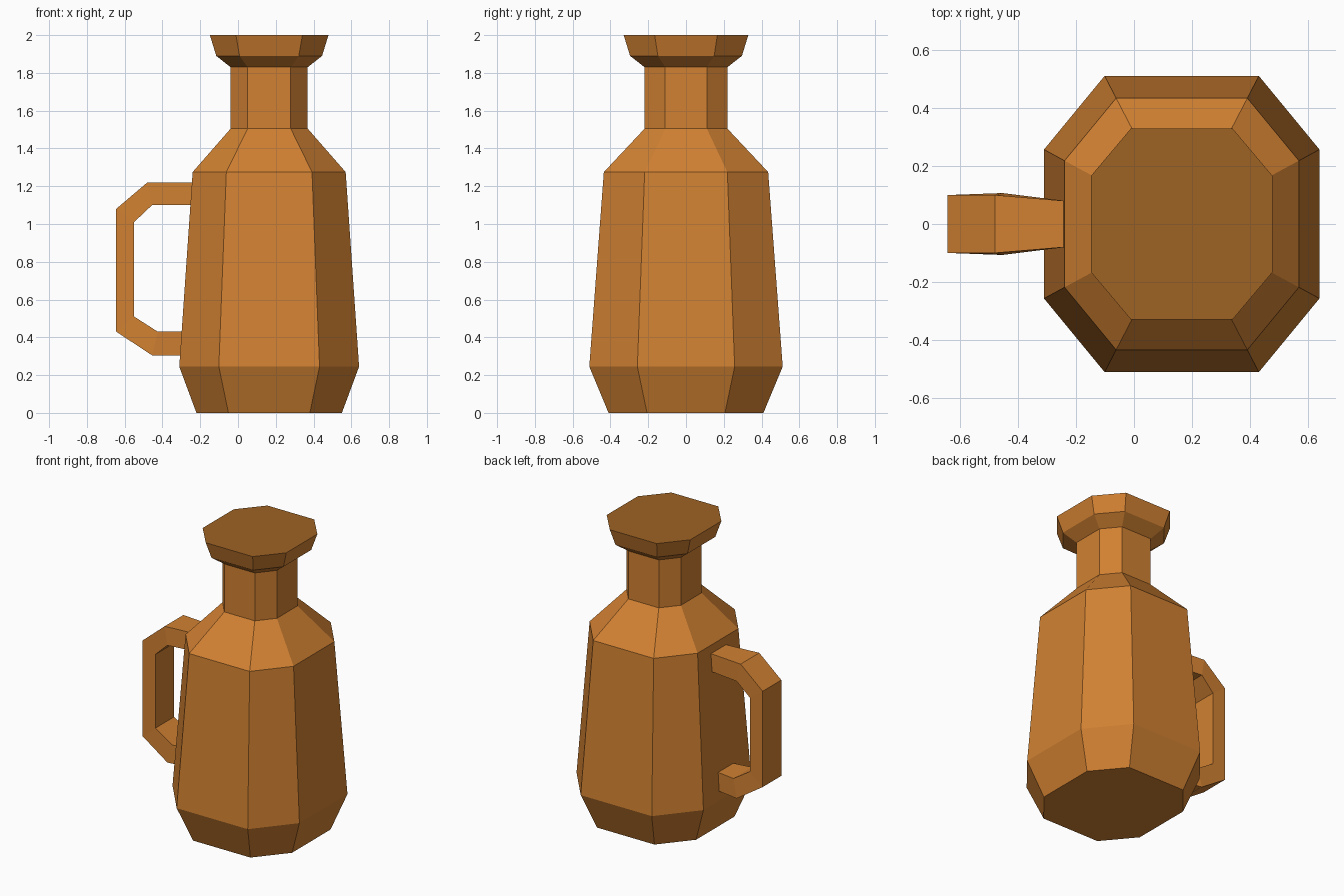
import bpy

if "Cube" in bpy.data.objects:
    bpy.data.objects.remove(bpy.data.objects["Cube"])


def srgb(r, g, b):
    lin = [((c / 255 + 0.055) / 1.055) ** 2.4 for c in (r, g, b)]
    return (*lin, 1.0)


def material(name, colour):
    mat = bpy.data.materials.new(name)
    mat.diffuse_color = colour
    mat.use_nodes = True
    mat.node_tree.nodes["Principled BSDF"].inputs["Base Color"].default_value = mat.diffuse_color
    return mat


def mesh_object(name, verts, faces, mats):
    mesh = bpy.data.meshes.new(name)
    mesh.from_pydata(verts, [], faces)
    for mat in mats:
        mesh.materials.append(mat)
    obj = bpy.data.objects.new(name, mesh)
    bpy.context.collection.objects.link(obj)
    return obj


def loft(name, rings, mats):
    """Bridge equal-length vertex rings and close both ends."""
    n = len(rings[0])
    verts = [v for ring in rings for v in ring]
    faces = [(k * n + i, k * n + (i + 1) % n,
              (k + 1) * n + (i + 1) % n, (k + 1) * n + i)
             for k in range(len(rings) - 1) for i in range(n)]
    faces.append(tuple(reversed(range(n))))
    faces.append(tuple(range(len(verts) - n, len(verts))))
    return mesh_object(name, verts, faces, mats)


def octagon(z, rx, ry, cx=0.165):
    fx, fy = rx * 0.56, ry * 0.503
    return [(cx + x, y, z) for x, y in (
        (rx, -fy), (rx, fy), (fx, ry), (-fx, ry),
        (-rx, fy), (-rx, -fy), (-fx, -ry), (fx, -ry))]


clay = material("clay brown", srgb(209, 129, 50))
dark = material("dark brown", srgb(158, 98, 36))

# Jug body: foot, belly, shoulder, neck and flared lip, with a dark top
profile = [(0.0, 0.385, 0.41), (0.245, 0.476, 0.512), (1.275, 0.405, 0.435),
           (1.505, 0.204, 0.219), (1.83, 0.204, 0.219), (1.89, 0.28, 0.296),
           (2.0, 0.314, 0.33)]
body = loft("jug_body", [octagon(*p) for p in profile], [clay, dark])
for face in body.data.polygons:
    if face.normal.z > 0.99:
        face.material_index = 1

# Handle: outer and inner path points with half widths, ends sunk in the body
path = [((-0.23, 1.22), (-0.23, 1.10), 0.079, 0.079),
        ((-0.48, 1.22), (-0.455, 1.10), 0.10, 0.107),
        ((-0.645, 1.08), (-0.55, 1.01), 0.10, 0.10),
        ((-0.645, 0.43), (-0.55, 0.51), 0.10, 0.10),
        ((-0.455, 0.305), (-0.425, 0.43), 0.107, 0.10),
        ((-0.28, 0.305), (-0.28, 0.43), 0.079, 0.079)]
sections = [[(o[0], -wo, o[1]), (o[0], wo, o[1]), (i[0], wi, i[1]), (i[0], -wi, i[1])]
            for o, i, wo, wi in path]
handle = loft("handle", sections[::-1], [clay])

# Make the handle faces point outward
import bmesh
for obj in (body, handle):
    bm = bmesh.new()
    bm.from_mesh(obj.data)
    bmesh.ops.recalc_face_normals(bm, faces=bm.faces)
    bm.to_mesh(obj.data)
    bm.free()
